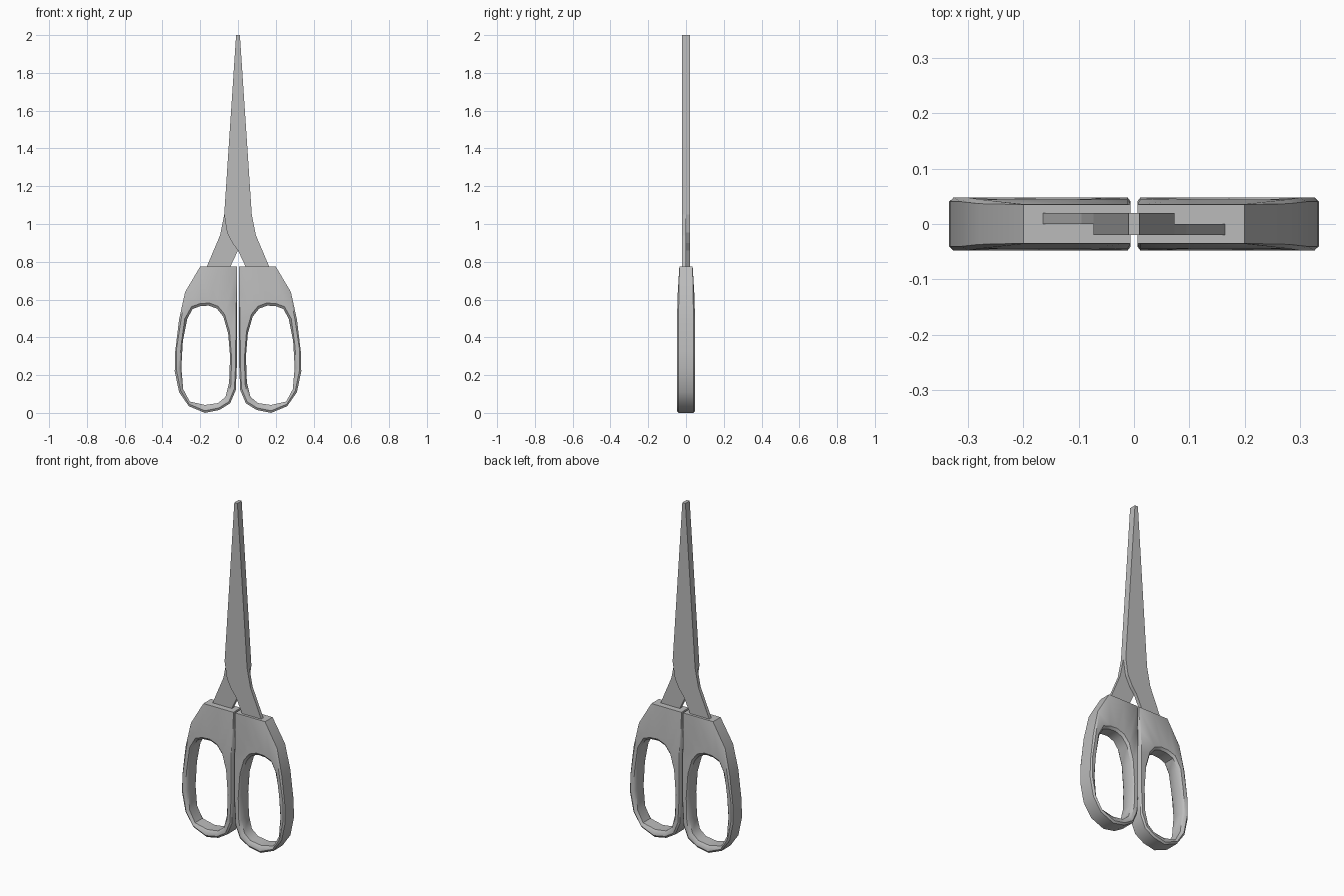
import bpy, bmesh, math
from mathutils import Vector, Matrix

cube = bpy.data.objects.get("Cube")
if cube:
    bpy.data.objects.remove(cube, do_unlink=True)

grey = bpy.data.materials.new("plain grey")
grey.use_nodes = True
grey.diffuse_color = (0.5, 0.5, 0.5, 1)
grey.node_tree.nodes["Principled BSDF"].inputs["Base Color"].default_value = (0.5, 0.5, 0.5, 1)


def finish(name, bm, turned, smooth):
    """Turn the part half round the z axis if asked, then make its object."""
    if turned:
        bmesh.ops.rotate(bm, verts=bm.verts, matrix=Matrix.Rotation(math.pi, 3, "Z"))
    bmesh.ops.recalc_face_normals(bm, faces=bm.faces)
    mesh = bpy.data.meshes.new(name)
    bm.to_mesh(mesh)
    bm.free()
    mesh.materials.append(grey)
    obj = bpy.data.objects.new(name, mesh)
    bpy.context.collection.objects.link(obj)
    if smooth:
        bpy.ops.object.select_all(action="DESELECT")
        obj.select_set(True)
        bpy.context.view_layer.objects.active = obj
        bpy.ops.object.shade_smooth_by_angle(angle=math.radians(40))


# Blade outline (x, z), clockwise from the tip
BLADE = [(-.01, 2), (.01, 2), (.073, 1.05), (.095, .94), (.165, .775), (.165, .74),
         (.04, .74), (.04, .775), (0, .86), (-.03, .9), (-.058, .955), (-.073, 1.05)]

# Handle: outer outline point and the matching finger hole point
HANDLE = [((.1, .775), (.155, .568)), ((.2, .775), (.2, .565)), ((.28, .64), (.24, .55)),
          ((.312, .495), (.268, .5)), ((.333, .32), (.292, .38)), ((.335, .22), (.3, .24)),
          ((.312, .11), (.29, .125)), ((.26, .035), (.255, .06)), ((.175, .0), (.175, .042)),
          ((.1, .015), (.105, .052)), ((.042, .05), (.066, .085)), ((.012, .12), (.047, .16)),
          ((.006, .25), (.042, .3)), ((.006, .5), (.052, .42)), ((.006, .64), (.078, .51)),
          ((.006, .775), (.112, .552))]


def half_depth(z):
    """Handles grow thinner towards the blades."""
    if z < .5:
        return .048
    if z < .7:
        return .048 - .006 * (z - .5) / .2
    return .042 - .007 * (z - .7) / .075


def blade(name, turned):
    bm = bmesh.new()
    face = bm.faces.new([bm.verts.new((x, -.02, z)) for x, z in BLADE])
    side = bmesh.ops.extrude_face_region(bm, geom=[face])
    moved = [v for v in side["geom"] if isinstance(v, bmesh.types.BMVert)]
    bmesh.ops.translate(bm, verts=moved, vec=(0, .02, 0))
    finish(name, bm, turned, False)


def handle(name, turned):
    bm = bmesh.new()
    rings = []
    for outer, hole in HANDLE:
        o, h = Vector(outer), Vector(hole)
        span = (h - o).length
        # Closed cross-section: rounded outer rim, broad face, rounded hole rim
        edge = 1 if o.y > .77 else .84
        steps = [(0, edge), (.011 / span, 1), (1 - .014 / span, .97), (1, .72)]
        section = []
        for side in (-1, 1):
            for t, factor in steps[::-side]:
                p = o.lerp(h, t)
                section.append(bm.verts.new((p.x, side * factor * half_depth(p.y), p.y)))
        rings.append(section)
    for a, b in zip(rings, rings[1:] + rings[:1]):
        for i in range(len(a)):
            j = (i + 1) % len(a)
            bm.faces.new((a[i], a[j], b[j], b[i]))
    finish(name, bm, turned, True)


# The second half is the first turned half round
for side, turned in (("left", False), ("right", True)):
    blade(side + "_blade", turned)
    handle(side + "_handle", turned)
